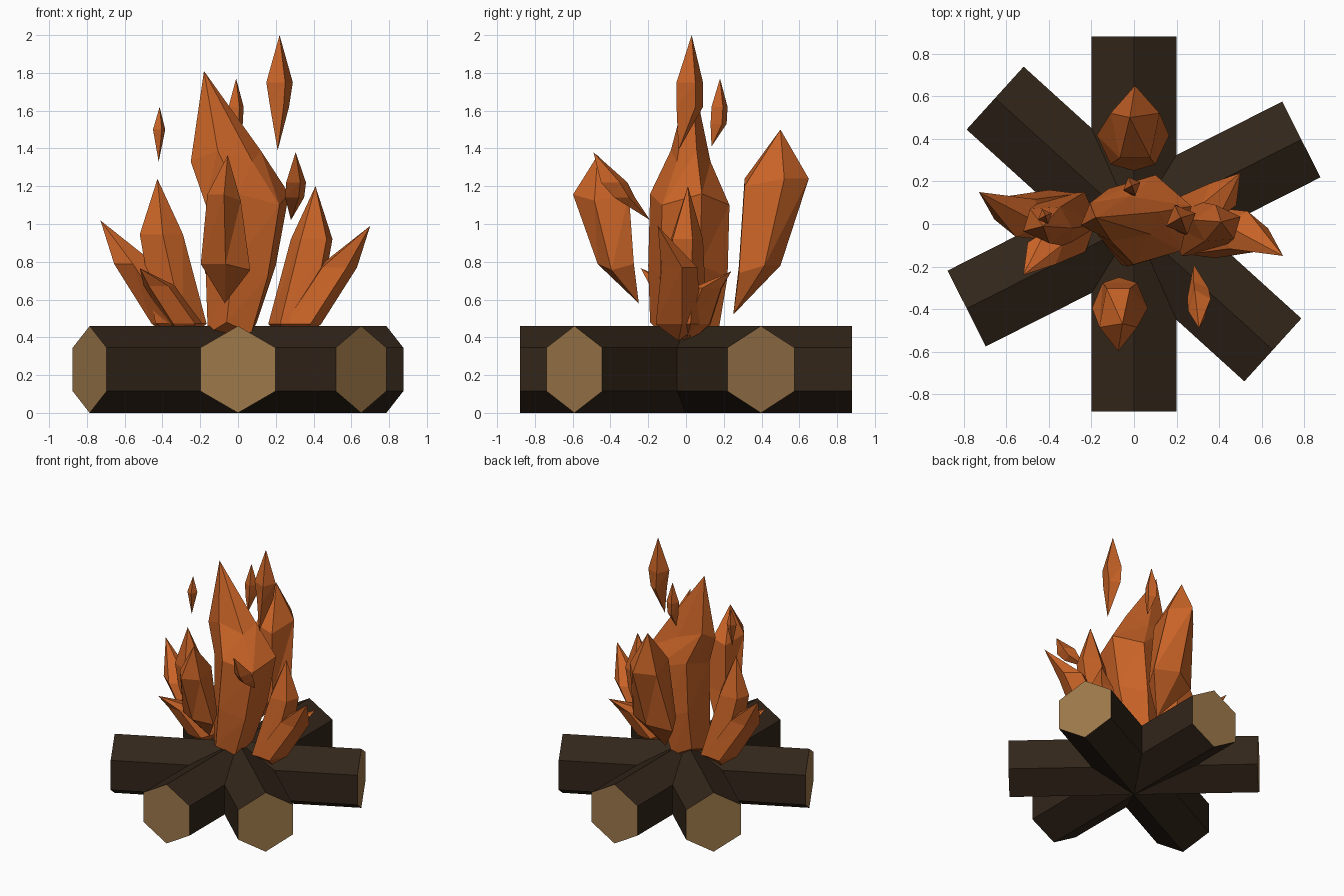
import bpy, bmesh, math
from mathutils import Vector, Matrix

if "Cube" in bpy.data.objects:
    bpy.data.objects.remove(bpy.data.objects["Cube"])


def material(name, color):
    m = bpy.data.materials.new(name)
    m.diffuse_color = (*color, 1)
    m.use_nodes = True
    m.node_tree.nodes["Principled BSDF"].inputs["Base Color"].default_value = m.diffuse_color
    return m


BARK = material("bark", (0.032, 0.019, 0.010))
CUT = material("cut_wood", (0.34, 0.19, 0.07))
FIRE = material("fire", (0.58, 0.125, 0.02))


def finish(bm, name, mats):
    bmesh.ops.recalc_face_normals(bm, faces=bm.faces)
    me = bpy.data.meshes.new(name)
    bm.to_mesh(me)
    bm.free()
    for m in mats:
        me.materials.append(m)
    ob = bpy.data.objects.new(name, me)
    bpy.context.collection.objects.link(ob)
    return ob


def log(name, angle, half=0.88, r=0.23):
    """Hexagonal log lying through the centre, one edge up."""
    bm = bmesh.new()
    ends = []
    for x in (-half, half):
        ends.append([bm.verts.new((x, r * math.sin(k * math.pi / 3),
                                   r + r * math.cos(k * math.pi / 3))) for k in range(6)])
    a, b = ends
    for k in range(6):
        j = (k + 1) % 6
        bm.faces.new((a[k], a[j], b[j], b[k]))
    for e in ends:
        bm.faces.new(e).material_index = 1
    bm.transform(Matrix.Rotation(math.radians(angle), 4, 'Z'))
    finish(bm, name, [BARK, CUT])


def loft(bm, bottom, rings, top, n=5, phase=0.0, twist=0.0, jag=0.0):
    """Faceted tongue: each ring is (z, x0, x1, y0, y1), fitted to that box."""
    loops = []
    for i, (z, x0, x1, y0, y1) in enumerate(rings):
        ang = [phase + twist * i + 2 * math.pi * k / n for k in range(n)]
        cs, sn = [math.cos(t) for t in ang], [math.sin(t) for t in ang]

        def fit(v, vs, lo, hi):
            return lo + (v - min(vs)) / (max(vs) - min(vs)) * (hi - lo)
        loops.append([bm.verts.new((fit(c, cs, x0, x1), fit(s, sn, y0, y1),
                                    z + jag * (-1) ** k))
                      for k, (c, s) in enumerate(zip(cs, sn))])
    lo, hi = bm.verts.new(bottom), bm.verts.new(top)
    for k in range(n):
        j = (k + 1) % n
        bm.faces.new((lo, loops[0][j], loops[0][k]))
        bm.faces.new((hi, loops[-1][k], loops[-1][j]))
        for a, b in zip(loops, loops[1:]):
            bm.faces.new((a[k], a[j], b[j]))
            bm.faces.new((a[k], b[j], b[k]))


def flame(name, tongues, place=None):
    bm = bmesh.new()
    for t in tongues:
        loft(bm, **t)
    if place:
        for v in bm.verts:
            v.co = Vector(place(v.co))
    finish(bm, name, [FIRE])


# Crossed logs
for i, a in enumerate((90, 26.8, 137.8)):
    log(f"log_{i + 1}", a)

# Central flame
flame("central_flame", [dict(
    bottom=(0, 0, 0.33),
    rings=[(0.45, -0.16, 0.10, -0.19, 0.17),
           (0.75, -0.17, 0.20, -0.20, 0.22),
           (1.13, -0.17, 0.27, -0.19, 0.23),
           (1.36, -0.25, 0.12, -0.08, 0.13)],
    top=(-0.18, 0.03, 1.81), n=6, phase=0.3, jag=0.03)])

# Three-pointed side flames, the left one turned round and slightly larger
side = [
    dict(bottom=(0.26, 0.0, 0.38),
         rings=[(0.47, 0.16, 0.42, -0.15, 0.11), (0.92, 0.28, 0.50, -0.08, 0.09)],
         top=(0.41, 0.01, 1.20), phase=0.4),
    dict(bottom=(0.32, -0.04, 0.38),
         rings=[(0.47, 0.22, 0.44, -0.16, 0.08), (0.77, 0.42, 0.63, -0.13, 0.06)],
         top=(0.70, -0.15, 0.99), phase=0.2),
    dict(bottom=(0.27, 0.03, 0.38),
         rings=[(0.47, 0.18, 0.36, -0.06, 0.13), (0.66, 0.32, 0.48, 0.03, 0.19)],
         top=(0.50, 0.24, 0.75), phase=0.9),
]
flame("right_flame", side)
flame("left_flame", side,
      lambda c: (-1.04 * c.x, -c.y, 0.42 + 1.05 * (c.z - 0.42)))

# Detached leaning flames behind and in front
lean = [dict(bottom=(0, 0.25, 0.52),
             rings=[(0.76, -0.175, 0.165, 0.28, 0.50),
                    (1.22, -0.11, 0.12, 0.31, 0.65)],
             top=(-0.02, 0.50, 1.50), phase=math.pi / 2, jag=0.02)]
flame("back_flame", lean)
flame("front_flame", lean,
      lambda c: (-0.07 - 0.77 * c.x, -0.25 - 0.87 * (c.y - 0.25), 0.58 + 0.8 * (c.z - 0.52)))

# Loose sparks above the fire
sparks = {
    "tall_spark": dict(bottom=(0.21, -0.04, 1.39),
                       rings=[(1.62, 0.17, 0.27, -0.05, 0.09), (1.75, 0.15, 0.29, -0.05, 0.09)],
                       top=(0.22, 0.03, 2.0), n=4, phase=0.4),
    "left_spark": dict(bottom=(-0.42, 0.03, 1.33),
                       rings=[(1.50, -0.45, -0.385, 0.0, 0.07)],
                       top=(-0.415, 0.04, 1.62), n=4, phase=0.4),
    "back_spark": dict(bottom=(-0.01, 0.135, 1.41),
                       rings=[(1.53, -0.045, 0.025, 0.13, 0.215), (1.62, -0.05, 0.03, 0.135, 0.22)],
                       top=(-0.01, 0.18, 1.77), n=4, phase=0.4),
    "front_spark": dict(bottom=(0.28, -0.19, 1.02),
                        rings=[(1.14, 0.25, 0.35, -0.38, -0.27), (1.22, 0.255, 0.36, -0.45, -0.31)],
                        top=(0.305, -0.49, 1.38), n=4, phase=0.4),
}
for name, s in sparks.items():
    flame(name, [s])
